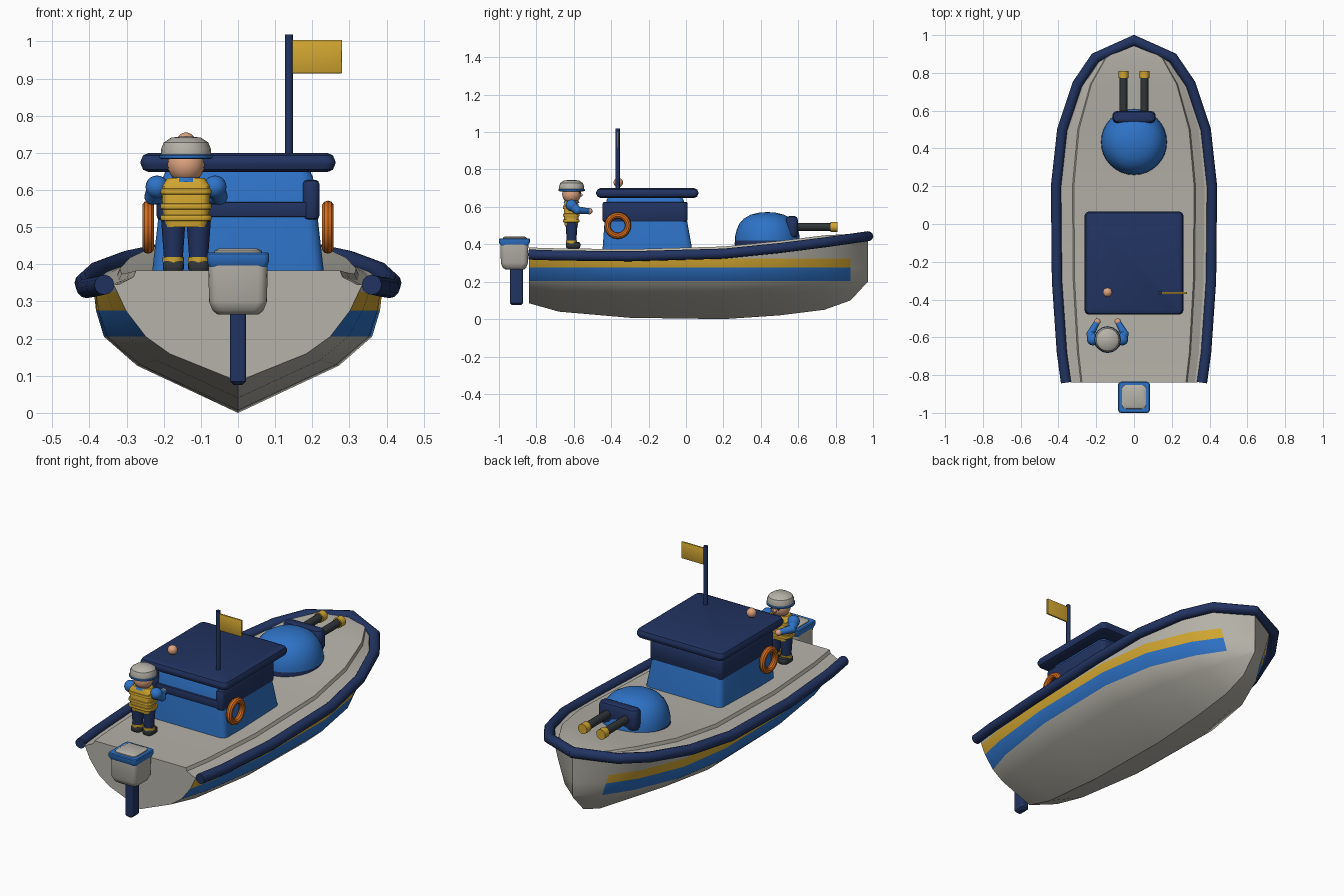
import bpy, bmesh, math
from mathutils import Vector

if "Cube" in bpy.data.objects:
    bpy.data.objects.remove(bpy.data.objects["Cube"])

MATS = {}

def colour(name, r, g, b):
    lin = lambda c: c / 12.92 if c <= 0.04045 else ((c + 0.055) / 1.055) ** 2.4
    m = bpy.data.materials.new(name)
    m.diffuse_color = (lin(r), lin(g), lin(b), 1)
    m.use_nodes = True
    m.node_tree.nodes["Principled BSDF"].inputs["Base Color"].default_value = m.diffuse_color
    MATS[name] = m

colour("light_grey", 0.71, 0.70, 0.66)
colour("navy", 0.13, 0.20, 0.38)
colour("blue", 0.18, 0.45, 0.78)
colour("yellow", 0.82, 0.65, 0.19)
colour("orange", 0.85, 0.43, 0.11)
colour("skin", 0.87, 0.64, 0.50)
colour("dark_grey", 0.19, 0.21, 0.22)

# ---------- helpers ----------
def loft(name, mats, rings, rule=None, cap_end=True):
    """Skin a list of closed rings; rule(ring, side) gives the material slot."""
    bm = bmesh.new()
    vs = [[bm.verts.new(p) for p in ring] for ring in rings]
    n = len(rings[0])
    for i in range(len(vs) - 1):
        for j in range(n):
            k = (j + 1) % n
            f = bm.faces.new((vs[i][j], vs[i][k], vs[i + 1][k], vs[i + 1][j]))
            if rule:
                f.material_index = rule(i, j)
    bm.faces.new(vs[0])
    if cap_end:
        bm.faces.new(vs[-1])
    bmesh.ops.remove_doubles(bm, verts=bm.verts, dist=1e-5)
    bmesh.ops.recalc_face_normals(bm, faces=bm.faces)
    me = bpy.data.meshes.new(name)
    bm.to_mesh(me)
    bm.free()
    for m in mats.split():
        me.materials.append(MATS[m])
    ob = bpy.data.objects.new(name, me)
    bpy.context.collection.objects.link(ob)
    return ob

def rounded(z, x0, x1, y0, y1, r, n=4):
    pts = []
    for q, (cx, cy) in enumerate(((x1 - r, y1 - r), (x0 + r, y1 - r), (x0 + r, y0 + r), (x1 - r, y0 + r))):
        for i in range(n + 1):
            a = math.pi / 2 * (q + i / n)
            pts.append((cx + r * math.cos(a), cy + r * math.sin(a), z))
    return pts

def stack(name, mat, levels, r):
    """Rounded rectangles (z, x0, x1, y0, y1) stacked upward."""
    return loft(name, mat, [rounded(*lv, r) for lv in levels])

def box(name, mat, x0, x1, y0, y1, z0, z1, r=0.01, e=0.006):
    lv = [(z0, e), (z0 + 0.3 * e, 0.3 * e), (z0 + e, 0), (z1 - e, 0), (z1 - 0.3 * e, 0.3 * e), (z1, e)]
    return stack(name, mat, [(z, x0 + i, x1 - i, y0 + i, y1 - i) for z, i in lv], r)

def lathe(name, mat, x, y, profile, n=32):
    return loft(name, mat, [[(x + r * math.cos(2 * math.pi * k / n), y + r * math.sin(2 * math.pi * k / n), z)
                             for k in range(n)] for r, z in profile])

def rod(name, mat, a, b, r0, r1=None, n=16):
    a, b = Vector(a), Vector(b)
    q = (b - a).to_track_quat('Z', 'Y')
    ring = lambda c, r: [c + q @ Vector((r * math.cos(2 * math.pi * k / n), r * math.sin(2 * math.pi * k / n), 0))
                         for k in range(n)]
    return loft(name, mat, [ring(a, r0), ring(b, r1 or r0)])

def ball(name, mat, c, r, n=16):
    bpy.ops.mesh.primitive_uv_sphere_add(segments=n, ring_count=n // 2 + 2, radius=r, location=c)
    ob = bpy.context.object
    ob.name = name
    ob.data.materials.append(MATS[mat])
    return ob

# ---------- hull: y, half width, rail height, keel height, width fractions ----------
STATIONS = [
    (-0.84, 0.335, 0.345, 0.085, (0.55, 0.74, 0.90, 0.97)),
    (-0.68, 0.357, 0.340, 0.040, (0.62, 0.83, 0.94, 0.99)),
    (-0.30, 0.383, 0.336, 0.007, (0.69, 0.92, 0.98, 1.0)),
    (0.20, 0.388, 0.350, 0.000, (0.70, 0.93, 0.985, 1.0)),
    (0.50, 0.355, 0.380, 0.020, (0.62, 0.87, 0.95, 0.98)),
    (0.74, 0.275, 0.410, 0.050, (0.50, 0.74, 0.85, 0.91)),
    (0.88, 0.180, 0.430, 0.100, (0.42, 0.62, 0.75, 0.84)),
    (0.972, 0.0, 0.443, 0.200, (0, 0, 0, 0)),
]

def mirrored(half, y):
    """Half section from keel up, closed with its mirror image."""
    return [(x, y, z) for x, z in half] + [(-x, y, z) for x, z in reversed(half) if x > 0 or y > 0.95][:len(half) - 1]

hull_rings, deck_rings = [], []
for y, w, zr, zk, f in STATIONS:
    zs = (zk + (0.205 - zk) * 0.62, 0.205, 0.275, 0.325)
    half = [(0, zk)] + [(w * k, z) for k, z in zip(f, zs)] + [(w, zr)]
    hull_rings.append(mirrored(half, y))
    h = min(0.038, w * 0.14)
    half = [(w * 0.99, zr - 0.005), (w * 0.84, zr + h * 0.55), (w * 0.82, zr + h)]
    deck_rings.append([(x, y, z) for x, z in half] + [(-x, y, z) for x, z in reversed(half)])
loft("hull", "light_grey blue yellow", hull_rings,
     lambda i, j: 0 if i > 5 else {2: 1, 8: 1, 3: 2, 7: 2}.get(j, 0), cap_end=False)
loft("deck", "light_grey", deck_rings, cap_end=False)

# rub rail swept round the sheer line with mitred corners
side = [Vector((w + (0.025 if w else 0), y, zr)) for y, w, zr, zk, f in STATIONS]
path = side + [Vector((-p.x, p.y, p.z)) for p in reversed(side[:-1])]
rail = []
for i, p in enumerate(path):
    d0 = (p - path[i - 1]) if i else path[1] - p
    d1 = (path[i + 1] - p) if i < len(path) - 1 else d0
    n0, n1 = (Vector((d.y, -d.x, 0)).normalized() for d in (d0, d1))
    m = (n0 + n1).normalized()
    m /= m.dot(n0)
    rail.append([p + 0.027 * (math.cos(a) * m + math.sin(a) * Vector((0, 0, 1)))
                 for a in (2 * math.pi * k / 12 for k in range(12))])
loft("rub_rail", "navy", rail)

# ---------- cabin ----------
stack("cabin", "blue", [(0.35, -0.23, 0.23, -0.447, 0.033), (0.39, -0.23, 0.23, -0.445, 0.03),
                        (0.53, -0.214, 0.214, -0.435, 0.005), (0.635, -0.202, 0.202, -0.425, -0.012),
                        (0.66, -0.19, 0.19, -0.415, -0.025)], 0.03)
box("cabin_band", "navy", -0.218, 0.218, -0.443, 0.009, 0.527, 0.568, 0.03, 0.004)
for s, n in ((-1, "left"), (1, "right")):
    a, b = sorted((s * 0.175, s * 0.219))
    box("side_window_" + n, "navy", a, b, -0.446, 0.006, 0.52, 0.627, 0.018, 0.01)
box("front_window", "navy", -0.215, 0.215, -0.05, 0.009, 0.528, 0.627, 0.02, 0.01)
box("roof", "navy", -0.262, 0.262, -0.48, 0.066, 0.648, 0.70, 0.025, 0.022)
ball("roof_lamp", "skin", (-0.14, -0.362, 0.73), 0.025)
rod("mast", "navy", (0.137, -0.365, 0.69), (0.137, -0.365, 1.018), 0.011)
box("flag", "yellow", 0.145, 0.28, -0.37, -0.36, 0.914, 1.004, 0.002, 0.002)

# life rings on both cabin sides
for s, n in ((-1, "left"), (1, "right")):
    bpy.ops.mesh.primitive_torus_add(major_segments=28, minor_segments=10, major_radius=0.055, minor_radius=0.0165,
                                     location=(s * 0.242, -0.365, 0.50), rotation=(0, math.pi / 2, 0))
    bpy.context.object.name = "life_ring_" + n
    bpy.context.object.data.materials.append(MATS["orange"])

# ---------- gun turret ----------
lathe("turret_base", "navy", 0, 0.435, [(0.17, 0.36), (0.175, 0.405), (0.172, 0.425)])
lathe("turret_dome", "blue", 0, 0.435, [(0.174, 0.42), (0.172, 0.445), (0.165, 0.475), (0.15, 0.51), (0.125, 0.538),
                                        (0.09, 0.558), (0.045, 0.569), (0.004, 0.572)])
box("gun_mount", "navy", -0.115, 0.115, 0.535, 0.598, 0.435, 0.552, 0.025, 0.02)
for s, n in ((-1, "left"), (1, "right")):
    x = s * 0.055
    rod("barrel_" + n, "dark_grey", (x, 0.56, 0.493), (x, 0.79, 0.493), 0.021)
    rod("muzzle_" + n, "yellow", (x, 0.772, 0.493), (x, 0.81, 0.493), 0.027)

# ---------- outboard motor ----------
stack("motor_body", "light_grey", [(0.265, -0.055, 0.055, -0.965, -0.865), (0.275, -0.068, 0.068, -0.98, -0.855),
                                   (0.30, -0.078, 0.078, -0.99, -0.845), (0.40, -0.08, 0.08, -0.992, -0.843)], 0.025)
stack("motor_band", "blue", [(0.393, -0.078, 0.078, -0.99, -0.845), (0.41, -0.084, 0.084, -1.0, -0.835),
                             (0.428, -0.084, 0.084, -1.0, -0.835), (0.432, -0.08, 0.08, -0.996, -0.839)], 0.015)
stack("motor_cap", "light_grey", [(0.425, -0.066, 0.066, -0.98, -0.85), (0.436, -0.064, 0.064, -0.978, -0.852),
                                  (0.442, -0.052, 0.052, -0.966, -0.864)], 0.025)
stack("motor_leg", "navy", [(0.075, -0.012, 0.012, -0.93, -0.88), (0.085, -0.022, 0.022, -0.94, -0.872),
                            (0.28, -0.022, 0.022, -0.94, -0.872)], 0.01)

# ---------- sailor, facing the bow ----------
X, Y = -0.14, -0.612
for s, n in ((-1, "left"), (1, "right")):
    x = X + s * 0.034
    box("boot_" + n, "dark_grey", x - 0.028, x + 0.028, Y - 0.03, Y + 0.047, 0.378, 0.412, 0.018, 0.01)
    rod("boot_cuff_" + n, "yellow", (x, Y, 0.405), (x, Y, 0.42), 0.029)
    rod("leg_" + n, "navy", (x, Y, 0.41), (x, Y, 0.52), 0.025, 0.033)
    shoulder, elbow = (X + s * 0.078, Y, 0.608), (X + s * 0.09, Y + 0.03, 0.582)
    hand = (X + s * 0.054, Y + 0.095, 0.577)
    ball("shoulder_" + n, "blue", shoulder, 0.031)
    rod("upper_arm_" + n, "blue", shoulder, elbow, 0.027, 0.022)
    ball("elbow_" + n, "blue", elbow, 0.022)
    rod("forearm_" + n, "blue", elbow, hand, 0.021, 0.015)
    ball("hand_" + n, "skin", hand, 0.017)
    ball("eye_" + n, "dark_grey", (X + s * 0.019, Y + 0.045, 0.677), 0.007, 10)
stack("vest", "yellow", [(0.50, X - 0.056, X + 0.056, Y - 0.036, Y + 0.034), (0.53, X - 0.062, X + 0.062, Y - 0.04, Y + 0.037),
                         (0.61, X - 0.066, X + 0.066, Y - 0.042, Y + 0.038), (0.632, X - 0.05, X + 0.05, Y - 0.032, Y + 0.03)], 0.025)
for i, z in enumerate((0.525, 0.556, 0.596)):
    box("vest_strap_%d" % (i + 1), "yellow", X - 0.069, X + 0.069, Y - 0.046, Y + 0.042, z - 0.008, z + 0.008, 0.025, 0.004)
rod("collar", "blue", (X, Y, 0.622), (X, Y, 0.64), 0.042, 0.034)
ball("head", "skin", (X, Y, 0.668), 0.05, 20)
ball("nose", "skin", (X, Y + 0.05, 0.664), 0.009, 10)
lathe("helmet_brim", "blue", X, Y, [(0.062, 0.683), (0.071, 0.686), (0.071, 0.693), (0.066, 0.697)], 16)
lathe("helmet", "light_grey", X, Y, [(0.067, 0.692), (0.068, 0.708), (0.06, 0.728), (0.04, 0.741), (0.004, 0.745)], 16)

# smooth shading with sharp edges kept
bpy.ops.object.select_all(action='SELECT')
bpy.context.view_layer.objects.active = bpy.data.objects["hull"]
bpy.ops.object.shade_smooth_by_angle(angle=math.radians(35))
